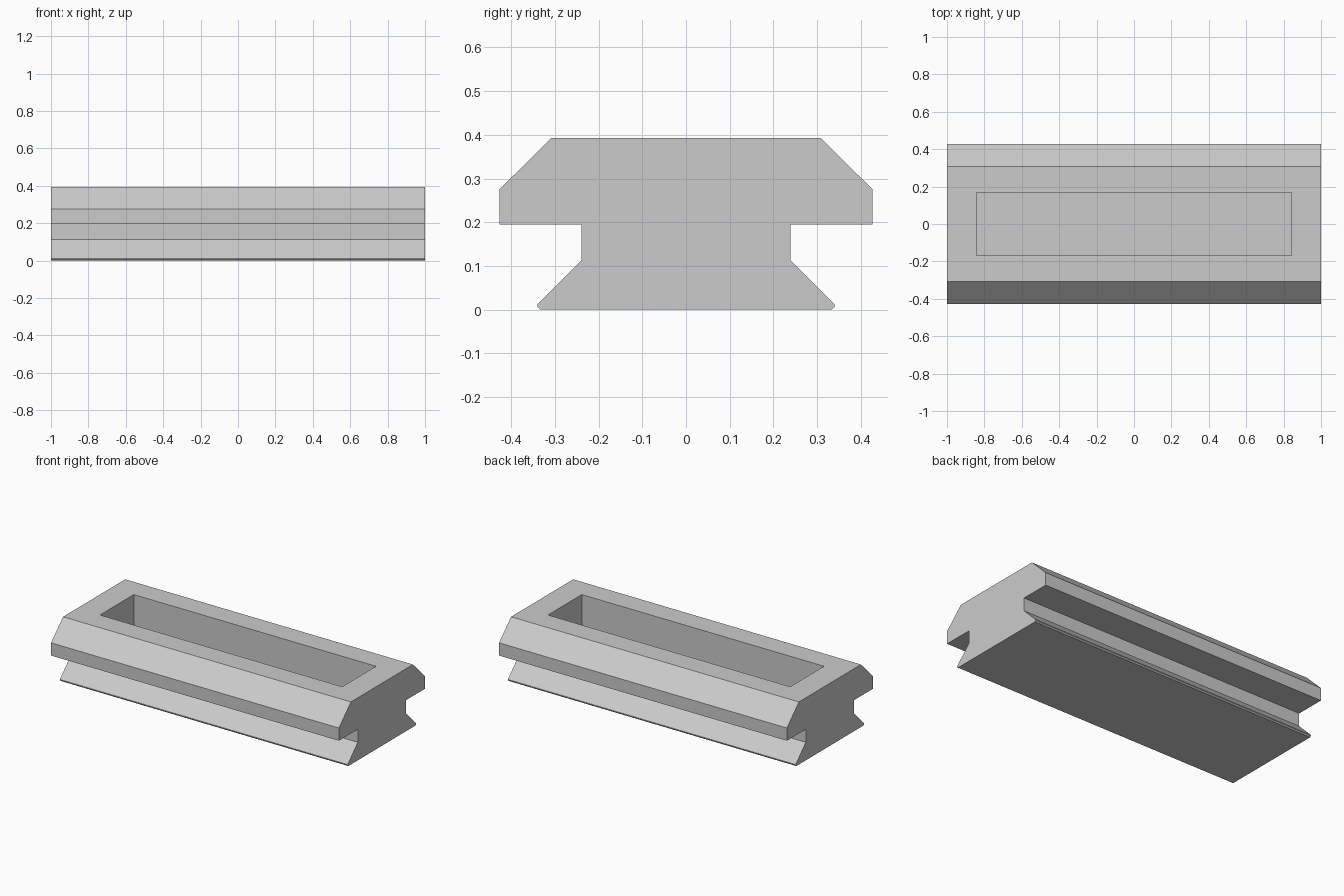
import bpy, bmesh

if "Cube" in bpy.data.objects:
    bpy.data.objects.remove(bpy.data.objects["Cube"])

grey = bpy.data.materials.new("plain grey")
grey.diffuse_color = (0.6, 0.6, 0.6, 1)
grey.use_nodes = True
grey.node_tree.nodes["Principled BSDF"].inputs["Base Color"].default_value = grey.diffuse_color

# Half of the rail cross-section (y, z), from base to top
half = [(0.333, 0), (0.34, 0.007), (0.34, 0.012), (0.239, 0.113),
        (0.239, 0.195), (0.427, 0.195), (0.427, 0.275), (0.308, 0.393)]
profile = half + [(-y, z) for y, z in reversed(half)]
TOP, FLOOR = 0.393, 0.08
PX, PY = 0.842, 0.168  # pocket half sizes

bm = bmesh.new()

# Extruded rail body
ends = [[bm.verts.new((x, y, z)) for y, z in profile] for x in (-1, 1)]
left, right = ends
n = len(profile)
bm.faces.new(left)
bm.faces.new(right)
top_index = len(half) - 1
for i in range(n):
    if i != top_index:  # the top is built as a rim around the pocket
        j = (i + 1) % n
        bm.faces.new((left[i], left[j], right[j], right[i]))

# Top rim, pocket walls and pocket floor
outer = [left[top_index + 1], right[top_index + 1], right[top_index], left[top_index]]
corners = [(-PX, -PY), (PX, -PY), (PX, PY), (-PX, PY)]
rim = [bm.verts.new((x, y, TOP)) for x, y in corners]
base = [bm.verts.new((x, y, FLOOR)) for x, y in corners]
for i in range(4):
    j = (i + 1) % 4
    bm.faces.new((outer[i], outer[j], rim[j], rim[i]))
    bm.faces.new((rim[i], rim[j], base[j], base[i]))
bm.faces.new(base)
bmesh.ops.recalc_face_normals(bm, faces=bm.faces)

mesh = bpy.data.meshes.new("slotted_rail")
bm.to_mesh(mesh)
bm.free()
mesh.materials.append(grey)
rail = bpy.data.objects.new("slotted_rail", mesh)
bpy.context.collection.objects.link(rail)
